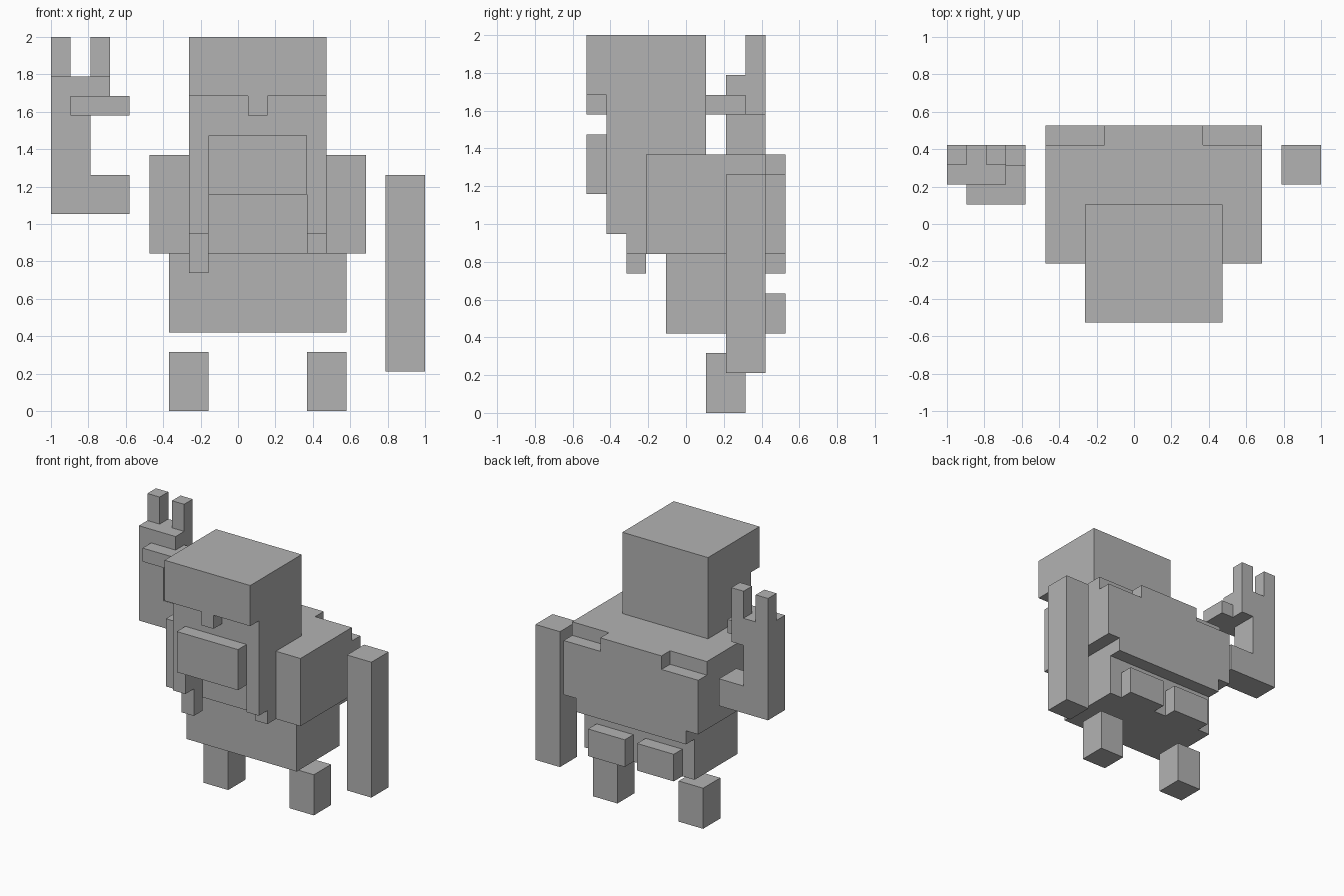
import bpy, bmesh
from mathutils import Matrix, Vector

U = 2 / 19  # edge of one block

cube = bpy.data.objects.get("Cube")
if cube:
    bpy.data.objects.remove(cube, do_unlink=True)

grey = bpy.data.materials.new("plain_grey")
grey.use_nodes = True
colour = (0.45, 0.45, 0.45, 1)
grey.diffuse_color = colour
grey.node_tree.nodes["Principled BSDF"].inputs["Base Color"].default_value = colour


def part(name, *boxes):
    """One object from boxes given in blocks: x0, x1, y0, y1, z0, z1 (x from the right edge)."""
    bm = bmesh.new()
    for x0, x1, y0, y1, z0, z1 in boxes:
        centre = Vector(((x0 + x1) / 2 - 9.5, (y0 + y1) / 2, (z0 + z1) / 2)) * U
        size = Vector((x1 - x0, y1 - y0, z1 - z0)) * U
        bmesh.ops.create_cube(bm, size=1, matrix=Matrix.LocRotScale(centre, None, size))
    mesh = bpy.data.meshes.new(name)
    bm.to_mesh(mesh)
    bm.free()
    mesh.materials.append(grey)
    obj = bpy.data.objects.new(name, mesh)
    bpy.context.collection.objects.link(obj)
    return obj


# Head: face block, overhanging brow, nose and muzzle
part("head", (7, 14, -4, 1, 13, 19), (7, 14, -4, -2, 11, 13))
part("brow", (7, 14, -5, -4, 16, 19))
part("nose", (10, 11, -5, -4, 15, 16))
part("muzzle", (8, 13, -5, -4, 11, 14))

# Locks hanging on both sides of the face, the right one longer
for side, x, tip in (("right", 7, 7), ("left", 13, 8)):
    part(side + "_lock", (x, x + 1, -4, -3, 9, 11), (x, x + 1, -3, -2, tip, 11))

# Trunk with stepped back panel
part("torso", (5, 16, -2, 4, 8, 13))
part("back_panel", (5, 16, 4, 5, 8, 12), (8, 13, 4, 5, 12, 13), (6, 15, 4, 5, 7, 8))
part("waist", (6, 15, -1, 4, 4, 8))

# Paired pockets and feet
for side, pocket_x, foot_x in (("right", 7, 6), ("left", 11, 13)):
    part(side + "_back_pocket", (pocket_x, pocket_x + 3, 4, 5, 4, 6))
    part(side + "_foot", (foot_x, foot_x + 2, 1, 3, 0, 3))

# Hanging left arm, raised right arm with hand
part("left_arm", (17, 19, 2, 4, 2, 12))
part("right_arm", (0, 2, 2, 4, 10, 15), (2, 4, 2, 4, 10, 12))
part("right_palm", (0, 3, 2, 4, 15, 17))
part("right_thumb", (1, 4, 1, 2, 15, 16), (3, 4, 2, 3, 15, 16))
for name, x in (("outer_finger", 0), ("inner_finger", 2)):
    part(name, (x, x + 1, 3, 4, 17, 19))
